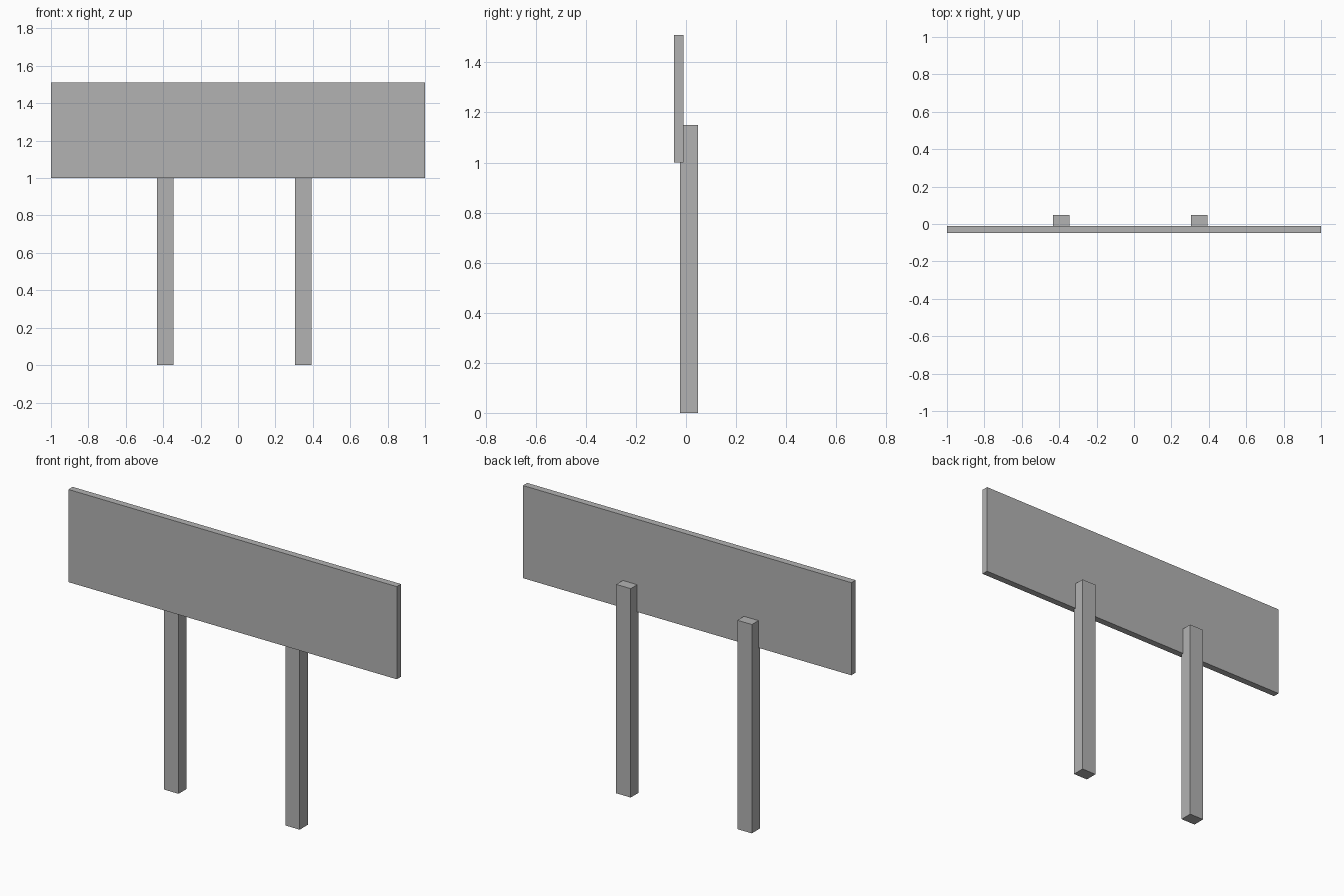
import bpy

cube = bpy.data.objects.get("Cube")
if cube:
    bpy.data.objects.remove(cube, do_unlink=True)

# Single flat grey
grey = bpy.data.materials.new("plain_grey")
grey.use_nodes = True
colour = (0.45, 0.45, 0.45, 1)
grey.diffuse_color = colour
grey.node_tree.nodes["Principled BSDF"].inputs["Base Color"].default_value = colour


def box(name, low, high):
    """Add a box spanning two opposite corners."""
    centre = [(a + b) / 2 for a, b in zip(low, high)]
    bpy.ops.mesh.primitive_cube_add(size=1, location=centre)
    ob = bpy.context.object
    ob.name = name
    ob.scale = [b - a for a, b in zip(low, high)]
    bpy.ops.object.transform_apply(location=False, rotation=False, scale=True)
    ob.data.materials.append(grey)
    return ob


# Wide sign panel across the front
box("sign_board", (-1, -0.047, 1.0), (1, -0.01, 1.51))

# Two square posts, let slightly into the back of the panel
half_width = 0.044
for name, x in (("right_post", -0.39), ("left_post", 0.348)):
    box(name, (x - half_width, -0.023, 0), (x + half_width, 0.047, 1.15))
